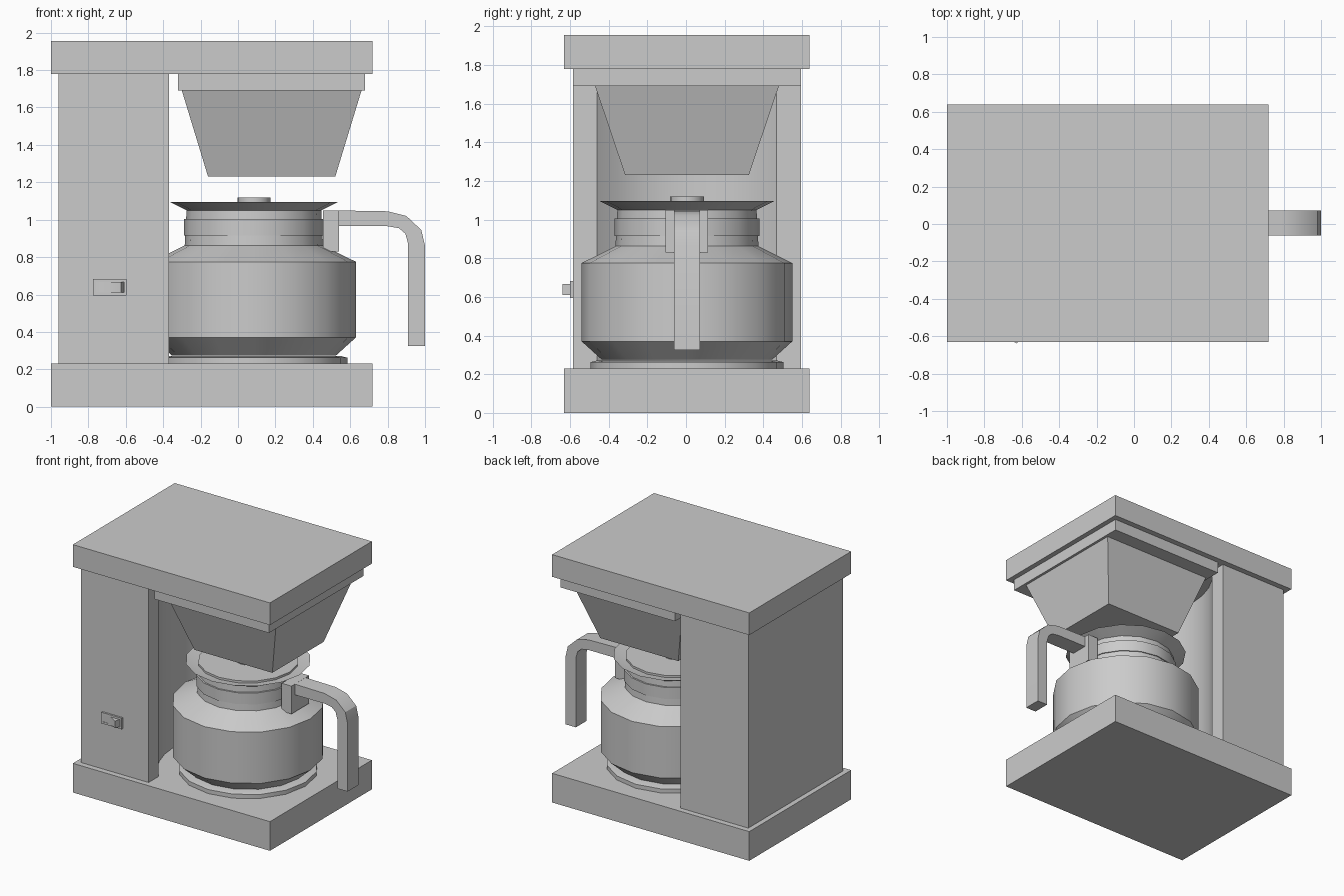
import bpy, bmesh, math

if "Cube" in bpy.data.objects:
    bpy.data.objects.remove(bpy.data.objects["Cube"])

CX, CY, SEG = 0.085, 0.005, 16   # carafe axis and side count


def make(name, bm, smooth=True):
    bmesh.ops.recalc_face_normals(bm, faces=bm.faces)
    me = bpy.data.meshes.new(name)
    bm.to_mesh(me)
    bm.free()
    ob = bpy.data.objects.new(name, me)
    bpy.context.collection.objects.link(ob)
    if smooth:
        bpy.ops.object.select_all(action='DESELECT')
        bpy.context.view_layer.objects.active = ob
        ob.select_set(True)
        bpy.ops.object.shade_smooth_by_angle(angle=math.radians(30))
    return ob


def loft(name, bottom, top):
    """Closed solid between two point rings."""
    bm = bmesh.new()
    a = [bm.verts.new(p) for p in bottom]
    b = [bm.verts.new(p) for p in top]
    n = len(a)
    for i in range(n):
        j = (i + 1) % n
        bm.faces.new((a[i], a[j], b[j], b[i]))
    bm.faces.new(a)
    bm.faces.new(b)
    return make(name, bm)


def rect(x0, x1, y0, y1, z):
    return [(x0, y0, z), (x1, y0, z), (x1, y1, z), (x0, y1, z)]


def box(name, x0, x1, y0, y1, z0, z1):
    return loft(name, rect(x0, x1, y0, y1, z0), rect(x0, x1, y0, y1, z1))


def lathe(name, profile, seg=SEG):
    """Revolve (radius, z) points about the carafe axis; radius 0 makes a pole."""
    bm = bmesh.new()
    rings = []
    for r, z in profile:
        if r == 0:
            rings.append([bm.verts.new((CX, CY, z))] * seg)
        else:
            rings.append([bm.verts.new((CX + r * math.cos(2 * math.pi * i / seg),
                                        CY + r * math.sin(2 * math.pi * i / seg), z))
                          for i in range(seg)])
    for a, b in zip(rings, rings[1:]):
        for i in range(seg):
            j = (i + 1) % seg
            bm.faces.new(list(dict.fromkeys((a[i], a[j], b[j], b[i]))))
    return make(name, bm)


# base and top slabs
box("base", -1.0, 0.72, -0.63, 0.64, 0.0, 0.23)
box("top_cover", -1.0, 0.72, -0.63, 0.64, 1.78, 1.955)

# water tank column with a concave recess around the carafe
R, XF = 0.65, -0.37
half = math.acos((CX - XF) / R)
plan = [(XF, 0.595), (-0.96, 0.595), (-0.96, -0.585), (XF, -0.585)]
for i in range(9):
    t = math.pi + half - 2 * half * i / 8
    plan.append((CX + R * math.cos(t), CY + R * math.sin(t)))
loft("tank_column", [(x, y, 0.23) for x, y in plan], [(x, y, 1.78) for x, y in plan])

# filter holder
box("filter_collar", -0.32, 0.68, -0.585, 0.595, 1.69, 1.78)
loft("filter_funnel", rect(-0.16, 0.52, -0.315, 0.325, 1.23),
     rect(-0.30, 0.66, -0.47, 0.48, 1.69))

# warming plate
lathe("hot_plate", [(0, 0.23), (0.5, 0.23), (0.5, 0.262), (0.47, 0.27), (0, 0.27)])

# carafe
lathe("carafe", [(0, 0.275), (0.44, 0.275), (0.545, 0.37), (0.545, 0.775), (0.37, 0.862),
                 (0.36, 1.05), (0.45, 1.095), (0.35, 1.075), (0, 1.075)])
lathe("neck_band", [(0.36, 0.915), (0.375, 0.915), (0.375, 1.005), (0.36, 1.005)])
lathe("lid", [(0, 1.07), (0.36, 1.07), (0.36, 1.093), (0, 1.093)])
lathe("lid_knob", [(0, 1.09), (0.088, 1.09), (0.088, 1.12), (0, 1.12)])

# handle
box("handle_clip", 0.455, 0.54, -0.105, 0.115, 0.83, 1.05)
side = [(0.5, 1.05), (0.80, 1.045), (0.90, 1.02), (0.98, 0.945), (1.0, 0.86), (1.0, 0.325),
        (0.91, 0.325), (0.91, 0.87), (0.895, 0.925), (0.86, 0.955), (0.80, 0.965), (0.5, 0.965)]
loft("handle", [(x, -0.062, z) for x, z in side], [(x, 0.073, z) for x, z in side])

# power switch: frame of four bars and a tilted rocker
for n, (x0, x1, z0, z1) in enumerate([(-0.775, -0.595, 0.595, 0.61), (-0.775, -0.595, 0.667, 0.682),
                                      (-0.775, -0.76, 0.61, 0.667), (-0.61, -0.595, 0.61, 0.667)]):
    box(f"switch_frame_{n + 1}", x0, x1, -0.6, -0.58, z0, z1)
rocker = [(-0.76, -0.58), (-0.76, -0.595), (-0.69, -0.602), (-0.625, -0.64), (-0.61, -0.58)]
loft("switch_rocker", [(x, y, 0.61) for x, y in rocker], [(x, y, 0.667) for x, y in rocker])
